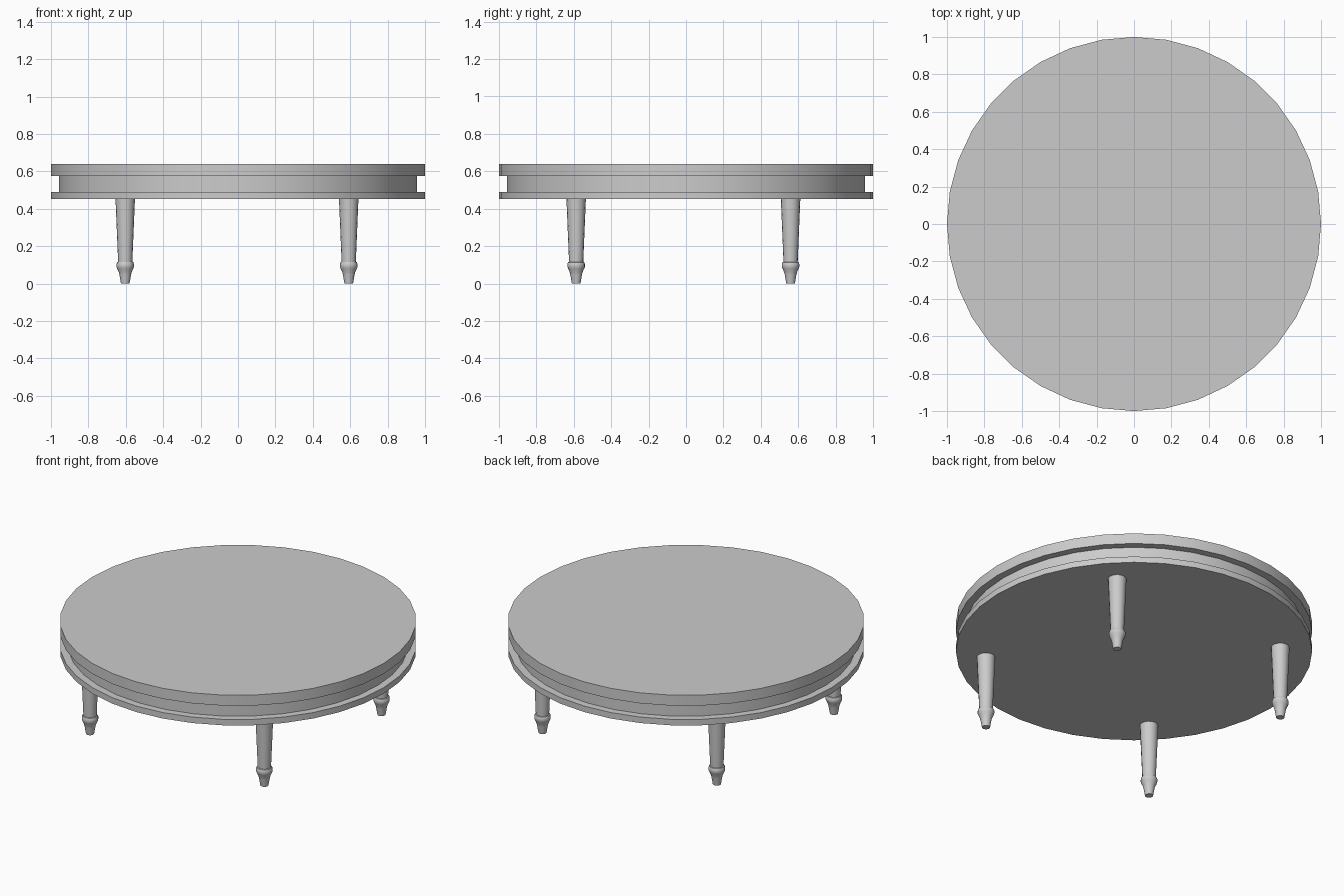
import bpy, bmesh, math

if "Cube" in bpy.data.objects:
    bpy.data.objects.remove(bpy.data.objects["Cube"])


def lathe(name, profile, sides, location=(0, 0, 0)):
    """Closed solid of revolution from (radius, height) points, bottom to top."""
    bm = bmesh.new()
    rings = []
    for r, z in profile:
        rings.append([bm.verts.new((r * math.cos(2 * math.pi * i / sides),
                                    r * math.sin(2 * math.pi * i / sides), z))
                      for i in range(sides)])
    for low, high in zip(rings, rings[1:]):
        for i in range(sides):
            j = (i + 1) % sides
            bm.faces.new((low[i], low[j], high[j], high[i]))
    bm.faces.new(rings[0][::-1])
    bm.faces.new(rings[-1])
    mesh = bpy.data.meshes.new(name)
    bm.to_mesh(mesh)
    bm.free()
    obj = bpy.data.objects.new(name, mesh)
    obj.location = location
    bpy.context.collection.objects.link(obj)
    bpy.ops.object.select_all(action='DESELECT')
    obj.select_set(True)
    bpy.context.view_layer.objects.active = obj
    bpy.ops.object.shade_smooth_by_angle(angle=math.radians(30))
    return obj


# Round top, recessed apron and lower rim
lathe("table_top", [(1.0, 0.575), (1.0, 0.64)], 36)
lathe("apron", [(0.956, 0.49), (0.956, 0.575)], 36)
lathe("lower_rim", [(1.0, 0.453), (1.0, 0.49)], 36)

# Turned legs: tapered foot, collar ring, tapered shaft
leg_profile = [(0.023, 0.0), (0.031, 0.047), (0.034, 0.06), (0.043, 0.08),
               (0.047, 0.09), (0.047, 0.104), (0.043, 0.114),
               (0.038, 0.116), (0.052, 0.453)]
for side, x in (("left", -0.603), ("right", 0.592)):
    for end, y in (("front", -0.587), ("back", 0.559)):
        lathe(f"{end}_{side}_leg", leg_profile, 16, (x, y, 0))
